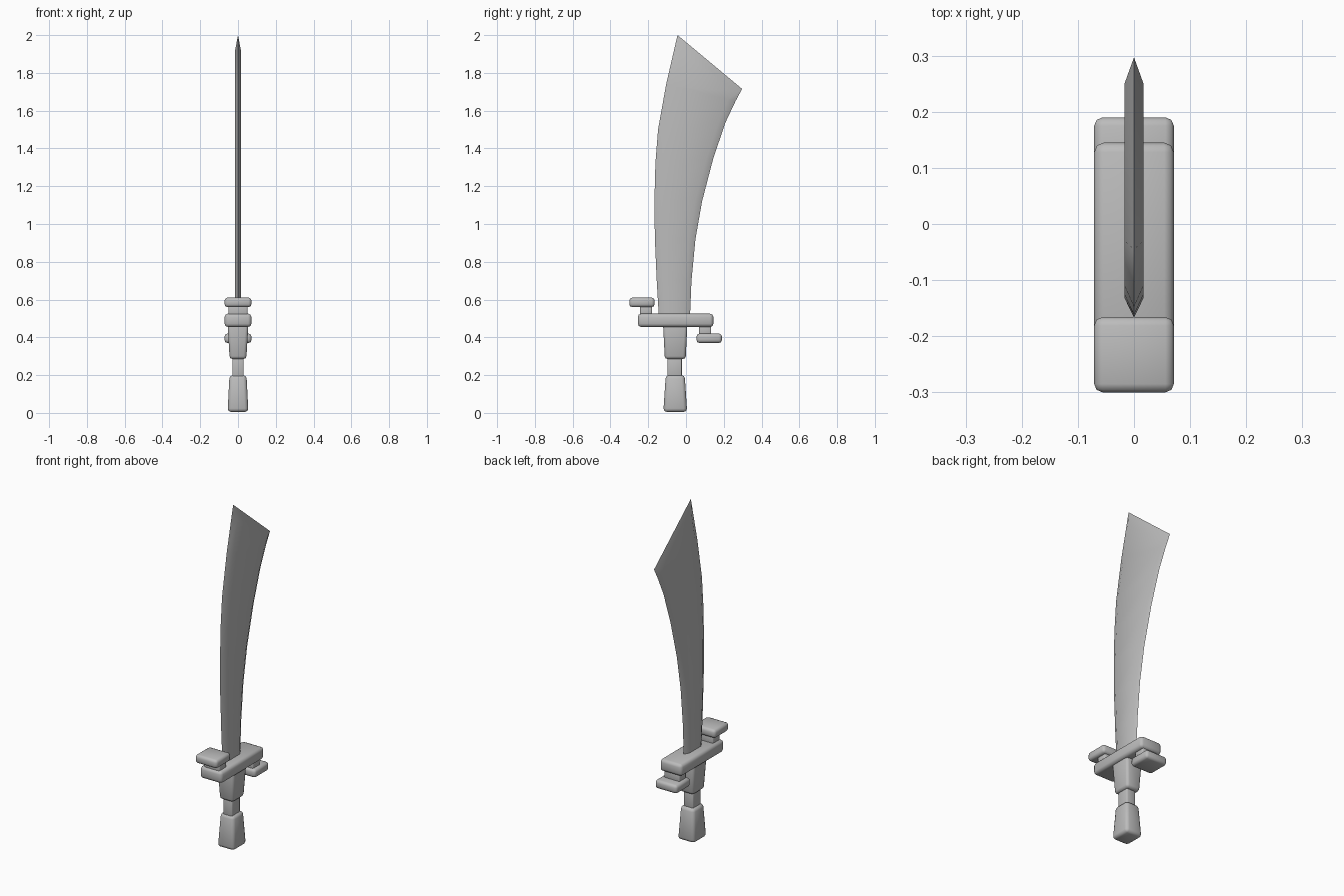
import bpy, bmesh, math
from mathutils import Vector

cube = bpy.data.objects.get("Cube")
if cube:
    bpy.data.objects.remove(cube, do_unlink=True)

# One grey for the whole sword
steel = bpy.data.materials.new("steel grey")
steel.use_nodes = True
GREY = (0.5, 0.5, 0.5, 1)
steel.diffuse_color = GREY
steel.node_tree.nodes["Principled BSDF"].inputs["Base Color"].default_value = GREY


def finish(name, bm, angle):
    """Turn a bmesh into a named, shaded object."""
    bmesh.ops.recalc_face_normals(bm, faces=bm.faces)
    mesh = bpy.data.meshes.new(name)
    bm.to_mesh(mesh)
    bm.free()
    mesh.materials.append(steel)
    obj = bpy.data.objects.new(name, mesh)
    bpy.context.collection.objects.link(obj)
    bpy.ops.object.select_all(action="DESELECT")
    obj.select_set(True)
    bpy.context.view_layer.objects.active = obj
    bpy.ops.object.shade_smooth_by_angle(angle=math.radians(angle))
    return obj


def block(name, y, z, low, high=None, bevel=0.015):
    """Rounded box; low and high are the (x, y) half sizes at each end."""
    high = high or low
    bm = bmesh.new()
    bmesh.ops.create_cube(bm, size=2)
    for v in bm.verts:
        half = high if v.co.z > 0 else low
        v.co = Vector((v.co.x * half[0], y + v.co.y * half[1],
                       z[1] if v.co.z > 0 else z[0]))
    bmesh.ops.bevel(bm, geom=bm.edges[:], offset=bevel, segments=2,
                    profile=0.5, affect="EDGES", clamp_overlap=True)
    return finish(name, bm, 50)


# Pommel, neck and grip, all on the handle axis
AXIS = -0.057
block("pommel", AXIS, (0.005, 0.2), (0.055, 0.063), (0.045, 0.05), 0.018)
block("neck", AXIS - 0.003, (0.18, 0.31), (0.03, 0.038), bevel=0.006)
block("grip", AXIS, (0.285, 0.5), (0.044, 0.055), (0.057, 0.066))

# Crossguard, with a stepped plate above one end and below the other
GUARD_Y, GUARD_Z = -0.055, 0.49
block("crossguard", GUARD_Y, (0.455, 0.525), (0.071, 0.2), bevel=0.017)
for side, place in ((-1, "upper"), (1, "lower")):
    def heights(a, b):
        return sorted((GUARD_Z - side * a, GUARD_Z - side * b))
    block(place + "_guard_stem", GUARD_Y + side * 0.156, heights(0.02, 0.085),
          (0.05, 0.032), bevel=0.006)
    block(place + "_guard_plate", GUARD_Y + side * 0.178, heights(0.07, 0.12),
          (0.071, 0.067))

# Curved blade: (front y, front z, back y, back z) up its length
stations = [
    (-0.142, 0.48, 0.02, 0.48), (-0.155, 0.7, 0.029, 0.7),
    (-0.165, 0.93, 0.05, 0.92), (-0.167, 1.13, 0.085, 1.12),
    (-0.162, 1.32, 0.145, 1.35), (-0.148, 1.5, 0.21, 1.54),
    (-0.105, 1.74, 0.262, 1.65), (-0.045, 2.0, 0.297, 1.715),
]
HALF_THICK = 0.017
bm = bmesh.new()
rings = []
for i, (fy, fz, by, bz) in enumerate(stations):
    front, back = Vector((0, fy, fz)), Vector((0, by, bz))
    inset = (back - front).normalized() * (0.03 + 0.012 * i / 7)
    front_in, back_in = front + inset, back - inset
    if i == len(stations) - 1:          # the slanted tip is ground as well
        front_in, back_in = Vector((0, -0.03, 1.91)), Vector((0, 0.25, 1.7))
    thick = Vector((HALF_THICK, 0, 0))
    rings.append([bm.verts.new(p) for p in (
        front, front_in + thick, back_in + thick,
        back, back_in - thick, front_in - thick)])
for a, b in zip(rings, rings[1:]):
    for k in range(6):
        n = (k + 1) % 6
        bm.faces.new((a[k], a[n], b[n], b[k]))
bm.faces.new(rings[0])
tip = rings[-1]
bm.faces.new(tip[:4])
bm.faces.new([tip[0]] + tip[3:])
finish("blade", bm, 40)
